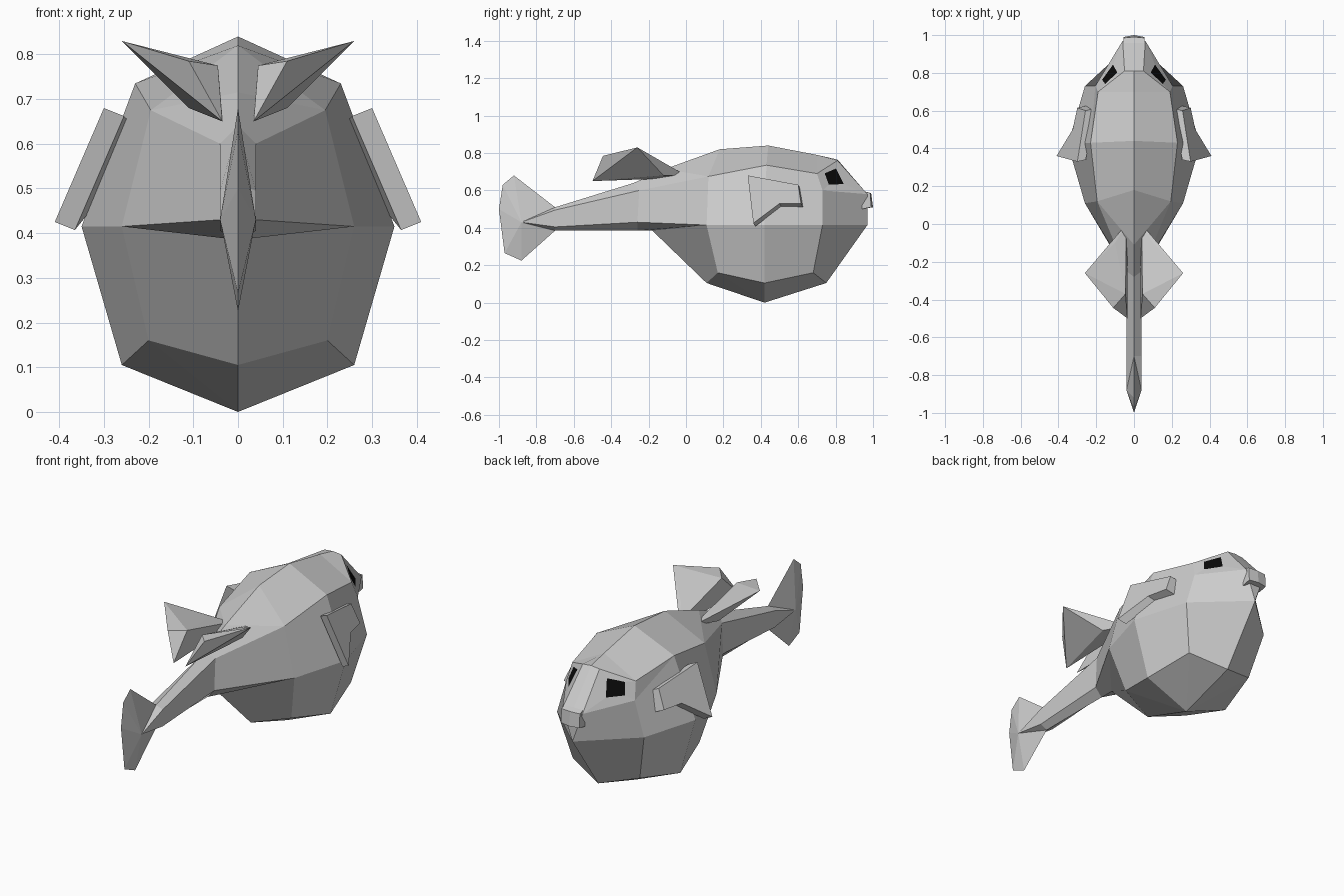
import bpy, bmesh
from mathutils import Vector

cube = bpy.data.objects.get("Cube")
if cube:
    bpy.data.objects.remove(cube, do_unlink=True)


def material(name, rgb):
    m = bpy.data.materials.new(name)
    m.use_nodes = True
    m.diffuse_color = (*rgb, 1)
    m.node_tree.nodes["Principled BSDF"].inputs["Base Color"].default_value = (*rgb, 1)
    return m


skin = material("pale grey skin", (0.6, 0.6, 0.6))
black = material("black eye", (0.003, 0.003, 0.003))


def finish(name, bm):
    bmesh.ops.remove_doubles(bm, verts=bm.verts, dist=0.0005)
    bmesh.ops.recalc_face_normals(bm, faces=bm.faces)
    mesh = bpy.data.meshes.new(name)
    bm.to_mesh(mesh)
    bm.free()
    mesh.materials.append(skin)
    mesh.materials.append(black)
    obj = bpy.data.objects.new(name, mesh)
    bpy.context.collection.objects.link(obj)


def mirrored(name, faces, dark=()):
    """Build faces on the +x half and repeat them on the -x half."""
    bm = bmesh.new()
    for side in (1, -1):
        for face in faces:
            f = bm.faces.new([bm.verts.new((x * side, y, z)) for x, y, z in face])
            f.material_index = int(face in dark)
    finish(name, bm)


def strip(a, b):
    """Quads between two rows of points."""
    return [[a[i], a[i + 1], b[i + 1], b[i]] for i in range(len(a) - 1)]


# Body rows, running from nose to tail, keel to crest
keel = (0, .42, 0)
low = [(0, .75, .105), (.2, .68, .16), (.26, .42, .105), (.2, .17, .16), (0, .11, .105)]
waist = [(0, .97, .415), (.26, .73, .415), (.35, .42, .415), (.26, .11, .415), (0, -.18, .385)]
cheek, nose = (.205, .73, .6), (.06, .97, .58)
upper = [(.05, .81, .76), (.19, .7, .69), (.23, .43, .735), (.195, .12, .675)]
crest = [(0, .81, .765), (0, .7, .79), (0, .44, .84), (0, .18, .82)]
nape = (0, -.11, .715)

# Tail rings: top, shoulder, side, bottom
root = [(0, -.28, .64), (.04, -.25, .6), (.04, -.26, .43), (0, -.26, .385)]
wrist = [(0, -.7, .51), (.04, -.7, .495), (.04, -.7, .405), (0, -.7, .385)]

faces = strip(low, waist) + strip(upper, crest)
faces += [[keel, low[i], low[i + 1]] for i in range(4)]
faces += strip(waist[1:4], [cheek] + upper[2:])
faces += [[cheek, upper[1], upper[2]],
          [waist[0], waist[1], cheek, nose],
          [waist[0], nose, (0, .97, .58)],
          [nose, upper[0], crest[0], (0, .97, .58)],
          [upper[3], crest[3], nape],
          [upper[3], nape, root[0], root[1]],
          [waist[3], upper[3], root[1], root[2]],
          [waist[3], root[2], root[3], waist[4]]]

# Eye patch set within the side of the head
panel = [Vector(p) for p in (cheek, nose, upper[0], upper[1])]


def on_panel(u, v):
    return tuple(panel[0].lerp(panel[1], u).lerp(panel[3].lerp(panel[2], u), v))


frame = [on_panel(u, v) for u, v in ((0, 0), (1, 0), (1, 1), (0, 1))]
eye = [on_panel(u, v) for u, v in ((.22, .32), (.62, .32), (.74, .84), (.28, .84))]
faces += strip(frame + frame[:1], eye + eye[:1]) + [eye]
mirrored("body", faces, dark=[eye])

# Tail stalk
mirrored("tail_stalk", strip(root, wrist))

# Tail fin: outline with a raised centre on each side
fin_edge = [(0, -.7, .51), (0, -.92, .68), (0, -.98, .63), (0, -1, .5),
            (0, -.97, .265), (0, -.88, .225), (0, -.7, .385)]
hub = (.04, -.88, .43)
mirrored("tail_fin", [[hub, a, b] for a, b in zip(fin_edge, fin_edge[1:])]
         + [[hub, wrist[i], wrist[i + 1]] for i in range(3)])


def lips():
    lo = [(0, .94, .5), (.055, .94, .5), (.055, .99, .51), (0, 1, .51)]
    hi = [(0, .94, .6), (.055, .94, .6), (.055, .985, .585), (0, .99, .585)]
    mirrored("lips", strip(lo, hi) + [lo, hi])


lips()

# Paired back fins: solid wedges spreading in a V
wedge = [(.26, -.26, .83), (.11, -.444, .785), (.035, -.5, .65), (.045, -.37, .775),
         (.1, -.1, .73), (.04, 0, .68), (.035, -.2, .66), (.11, -.12, .68)]
# Paired side fins: slanted slabs
blade = [(.30, .33, .68), (.257, .6, .63), (.30, .615, .53), (.325, .5, .53), (.41, .36, .425)]
inward = Vector((-.045, .01, -.018))
for label, side in (("left", 1), ("right", -1)):
    bm = bmesh.new()
    for x, y, z in wedge:
        bm.verts.new((x * side, y, z))
    bmesh.ops.convex_hull(bm, input=bm.verts)
    finish(label + "_back_fin", bm)

    bm = bmesh.new()
    outer = bm.faces.new([bm.verts.new((x * side, y, z)) for x, y, z in blade])
    made = bmesh.ops.extrude_face_region(bm, geom=[outer], use_keep_orig=True)["geom"]
    for v in made:
        if isinstance(v, bmesh.types.BMVert):
            v.co += Vector((inward.x * side, inward.y, inward.z))
    finish(label + "_side_fin", bm)
